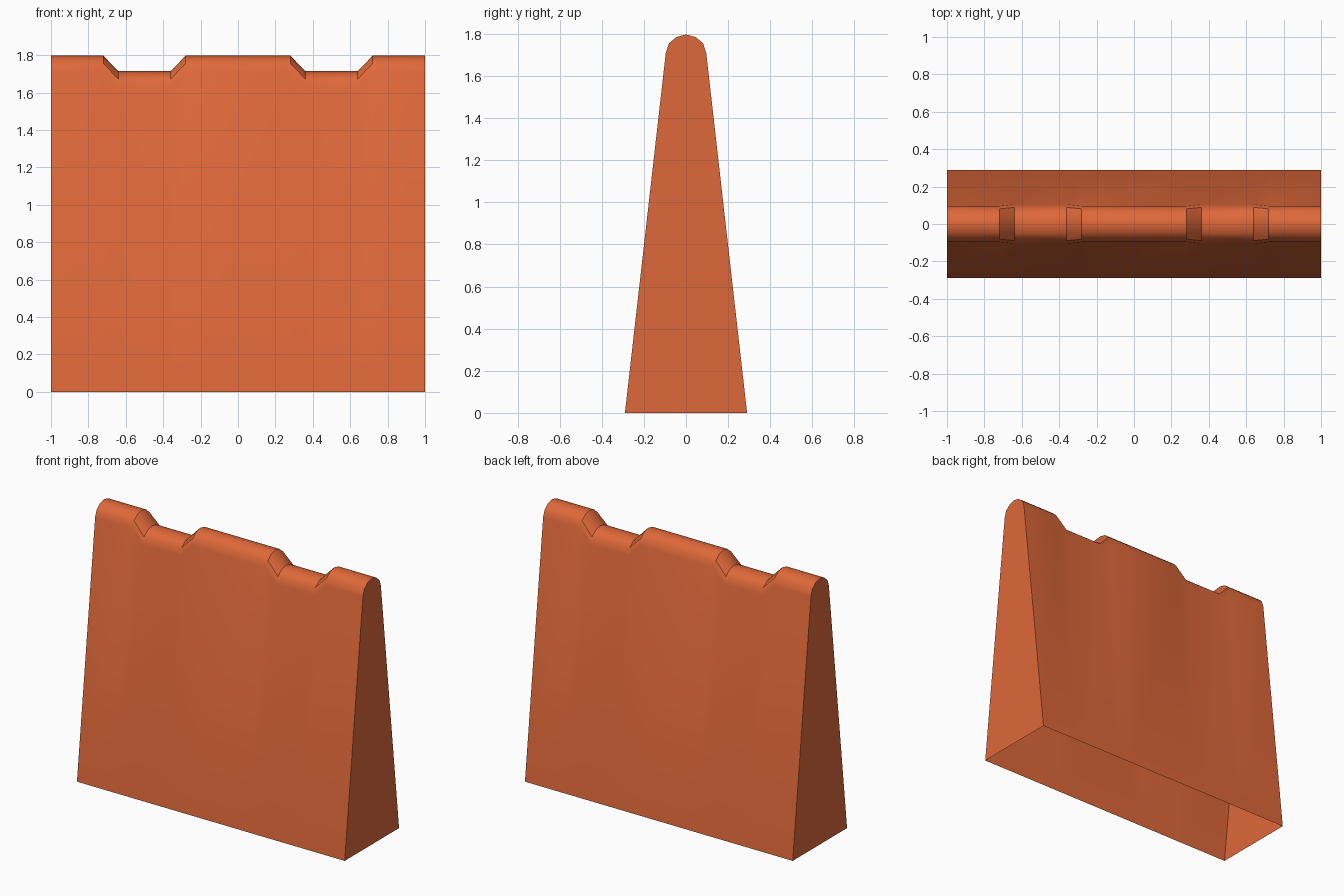
import bpy, bmesh, math

if "Cube" in bpy.data.objects:
    bpy.data.objects.remove(bpy.data.objects["Cube"])

# Single orange plastic colour
orange = bpy.data.materials.new("orange plastic")
orange.diffuse_color = (0.74, 0.14, 0.042, 1)
orange.use_nodes = True
orange.node_tree.nodes["Principled BSDF"].inputs["Base Color"].default_value = orange.diffuse_color

HALF_BASE, SHOULDER_Y, SHOULDER_Z = 0.29, 0.096, 1.71
TAPER = (HALF_BASE - SHOULDER_Y) / SHOULDER_Z
DROP = 0.083


def section(drop):
    """Cross-section (y, z): sloping walls with a rounded ridge lowered by drop."""
    w = SHOULDER_Y + TAPER * drop
    k = w / SHOULDER_Y
    half = [(HALF_BASE, 0), (w, SHOULDER_Z - drop), (0.081 * k, 1.755 - drop),
            (0.045 * k, 1.785 - drop)]
    return [(-y, z) for y, z in half] + [(0, 1.797 - drop)] + half[::-1]


# Stations along the length: two shallow chamfered notches in the ridge
right = [(0.28, 0), (0.36, DROP), (0.64, DROP), (0.72, 0), (1, 0)]
stations = [(-x, d) for x, d in right[::-1]] + right

# Hollow shell, open underneath
bm = bmesh.new()
rows = [[bm.verts.new((x, y, z)) for y, z in section(d)] for x, d in stations]
for a, b in zip(rows, rows[1:]):
    for i in range(len(a) - 1):
        bm.faces.new((a[i], b[i], b[i + 1], a[i + 1]))

# Flat end walls
bm.faces.new(rows[0])
bm.faces.new(rows[-1][::-1])
bmesh.ops.recalc_face_normals(bm, faces=bm.faces)

mesh = bpy.data.meshes.new("barrier_shell")
bm.to_mesh(mesh)
bm.free()
mesh.materials.append(orange)
barrier = bpy.data.objects.new("barrier_shell", mesh)
bpy.context.collection.objects.link(barrier)

# Smooth ridge with crisp ends and notch slopes
bpy.context.view_layer.objects.active = barrier
barrier.select_set(True)
bpy.ops.object.shade_smooth_by_angle(angle=math.radians(35))
